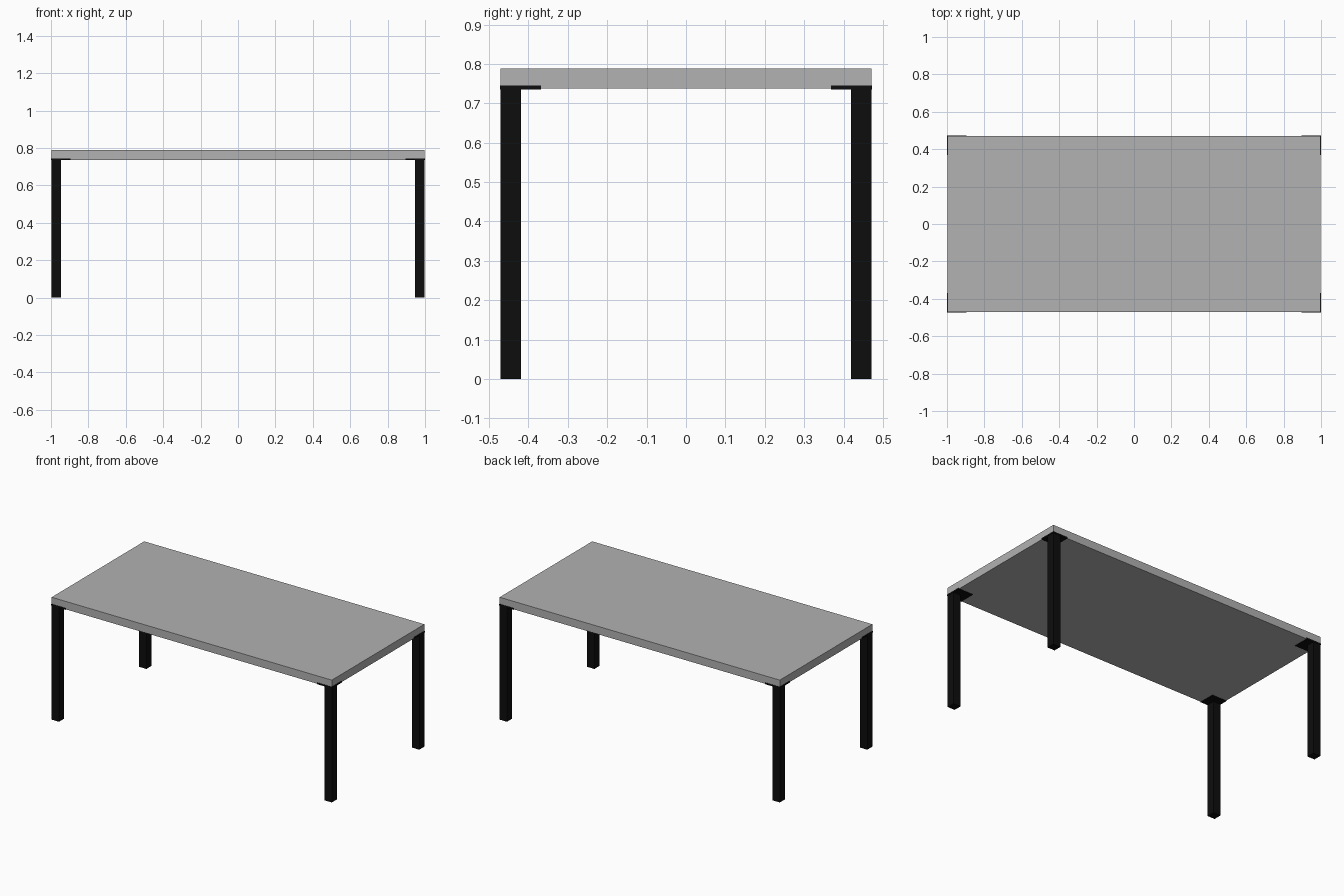
import bpy

cube = bpy.data.objects.get("Cube")
if cube:
    bpy.data.objects.remove(cube, do_unlink=True)


def make_material(name, value):
    mat = bpy.data.materials.new(name)
    mat.use_nodes = True
    color = (value, value, value, 1)
    mat.diffuse_color = color
    mat.node_tree.nodes["Principled BSDF"].inputs["Base Color"].default_value = color
    return mat


def box(name, low, high, mat):
    """Box spanning two opposite corners, in any order."""
    center = [(a + b) / 2 for a, b in zip(low, high)]
    bpy.ops.mesh.primitive_cube_add(size=1, location=center)
    obj = bpy.context.object
    obj.name = name
    obj.scale = [abs(b - a) for a, b in zip(low, high)]
    bpy.ops.object.transform_apply(location=False, rotation=False, scale=True)
    obj.data.materials.append(mat)
    return obj


grey = make_material("light grey", 0.445)
black = make_material("black", 0.004)

HALF_X, HALF_Y = 0.998, 0.471
UNDERSIDE, TOP = 0.737, 0.788
LEG, PLATE, LIP = 0.052, 0.103, 0.002

# Tabletop slab
box("tabletop", (-HALF_X, -HALF_Y, UNDERSIDE), (HALF_X, HALF_Y, TOP), grey)

# Square leg and mounting plate at each corner
for side, sx in (("left", 1), ("right", -1)):
    for end, sy in (("front", -1), ("back", 1)):
        box(f"{end}_{side}_leg",
            (sx * HALF_X, sy * HALF_Y, 0),
            (sx * (HALF_X - LEG), sy * (HALF_Y - LEG), UNDERSIDE), black)
        box(f"{end}_{side}_mounting_plate",
            (sx * (HALF_X + LIP), sy * (HALF_Y + LIP), UNDERSIDE - LIP),
            (sx * (HALF_X - PLATE), sy * (HALF_Y - PLATE), UNDERSIDE + 0.008), black)
